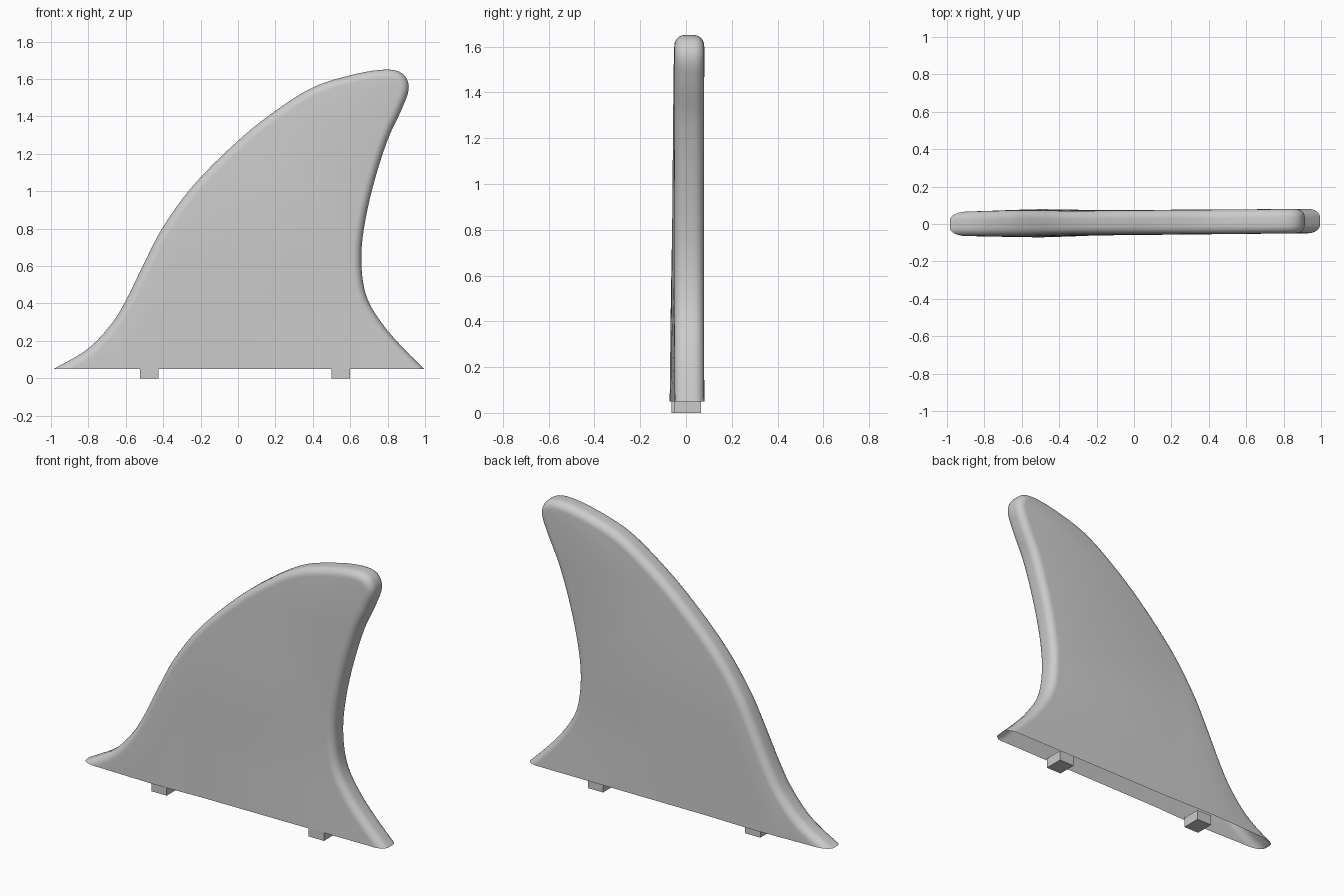
import bpy, bmesh, math
from mathutils import Vector
from mathutils.geometry import interpolate_bezier

cube = bpy.data.objects.get("Cube")
if cube:
    bpy.data.objects.remove(cube)

BASE_Z = 0.05
HALF = 0.065      # half thickness of the fin
ROUND = 0.045     # radius of the rounded rim

grey = bpy.data.materials.new("light grey")
grey.use_nodes = True
colour = (0.6, 0.6, 0.6, 1)
grey.diffuse_color = colour
grey.node_tree.nodes["Principled BSDF"].inputs["Base Color"].default_value = colour


def add_object(name, bm):
    bmesh.ops.recalc_face_normals(bm, faces=bm.faces)
    mesh = bpy.data.meshes.new(name)
    bm.to_mesh(mesh)
    bm.free()
    mesh.materials.append(grey)
    obj = bpy.data.objects.new(name, mesh)
    bpy.context.collection.objects.link(obj)
    return obj


def cut(bm, co, normal, trim=False):
    geom = bm.verts[:] + bm.edges[:] + bm.faces[:]
    return bmesh.ops.bisect_plane(bm, geom=geom, plane_co=co, plane_no=normal,
                                  clear_inner=trim)["geom_cut"]


def smooth_path(points, steps=6):
    pts = [Vector(p) for p in points]
    path = []
    for i in range(1, len(pts) - 2):
        a, b, c, d = pts[i - 1:i + 3]
        length = (c - b).length
        t1 = (c - a).normalized() * length / 3
        t2 = (d - b).normalized() * length / 3
        path += interpolate_bezier(b, b + t1, c - t2, c, steps + 1)[:-1]
    return path + [pts[-2]]


# Side outline: leading edge, rounded tip, trailing edge; ends run below the base
outline = smooth_path([
    (-1.3, -.12), (-1.15, -.04), (-.985, .05), (-.80, .16), (-.67, .30), (-.59, .435),
    (-.50, .62), (-.40, .81), (-.24, 1.03), (0, 1.27), (.2, 1.43), (.4, 1.555),
    (.6, 1.62), (.78, 1.65), (.875, 1.632), (.913, 1.56), (.88, 1.45), (.80, 1.275),
    (.72, 1.02), (.67, .78), (.66, .6), (.69, .43), (.78, .28), (.89, .155),
    (.995, .05), (1.08, -.04), (1.2, -.16)])

# Inward normals along the outline
inward = []
for i in range(len(outline)):
    t = outline[min(i + 1, len(outline) - 1)] - outline[max(i - 1, 0)]
    inward.append(Vector((t.y, -t.x)).normalized())

# Rounded rim section as (inset, depth)
section = []
for side in (-1, 1):
    arc = [(ROUND * (1 - math.cos(a)), side * (HALF - ROUND + ROUND * math.sin(a)))
           for a in (math.pi / 2 * k / 6 for k in range(7))]
    section += arc[::-1] if side < 0 else arc

# Fin body
bm = bmesh.new()
rings = []
for inset, y in section:
    flat = [p + n * inset for p, n in zip(outline, inward)]
    rings.append([bm.verts.new((p.x, y, p.y)) for p in flat])
for r1, r2 in zip(rings, rings[1:]):
    for i in range(len(outline) - 1):
        bm.faces.new((r1[i], r1[i + 1], r2[i + 1], r2[i]))
bm.faces.new(rings[0])
bm.faces.new(rings[-1])
bm.normal_update()

# Trim flat at the base and close it
base = cut(bm, (0, 0, BASE_Z), (0, 0, 1), trim=True)
bmesh.ops.holes_fill(bm, edges=[e for e in bm.edges if e.is_boundary])
for x in (-.8, -.65, -.5, -.35, -.2):
    cut(bm, (x, 0, 0), (1, 0, 0))
for z in (.3, .6):
    cut(bm, (0, 0, z), (0, 0, 1))

# Slight skew along the length and a faint swelling low on the leading side
for v in bm.verts:
    swell = math.exp(-((v.co.x + .5) / .25) ** 2) * max(0, 1 - v.co.z / .9)
    v.co.y = v.co.y * (1 + .17 * swell) + .008 + .008 * v.co.x
fin = add_object("fin", bm)

bpy.context.view_layer.objects.active = fin
fin.select_set(True)
bpy.ops.object.shade_smooth_by_angle(angle=math.radians(35))

# Mounting tabs under the base
for name, x, y in (("left_tab", .55, .008), ("right_tab", -.475, -.006)):
    bm = bmesh.new()
    bmesh.ops.create_cube(bm, size=1)
    for v in bm.verts:
        v.co = Vector((x + v.co.x * .1, y + v.co.y * .115, .03 + v.co.z * .06))
    add_object(name, bm)
